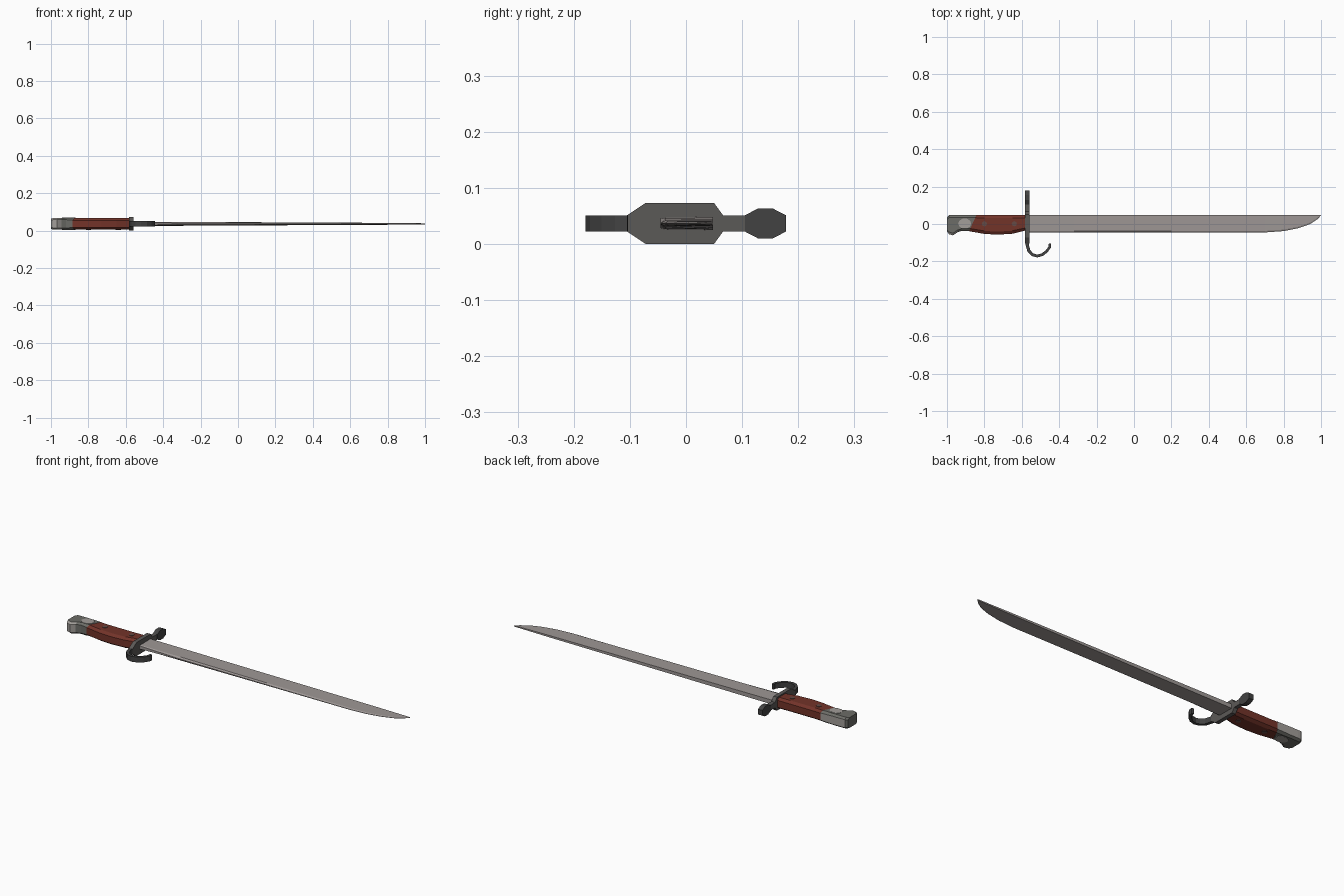
import bpy, bmesh, math
from mathutils import Vector

if "Cube" in bpy.data.objects:
    bpy.data.objects.remove(bpy.data.objects["Cube"])

ZC = 0.0365  # middle plane of the whole weapon


def mat(name, r, g, b):
    m = bpy.data.materials.new(name)
    m.diffuse_color = (r, g, b, 1)
    m.use_nodes = True
    m.node_tree.nodes["Principled BSDF"].inputs["Base Color"].default_value = m.diffuse_color
    return m


BLADE = mat("blade_steel", 0.34, 0.31, 0.30)
LIGHT = mat("worn_steel", 0.36, 0.34, 0.32)
GREY = mat("pommel_steel", 0.15, 0.15, 0.135)
GUARD = mat("guard_steel", 0.105, 0.10, 0.095)
DARK = mat("dark_iron", 0.055, 0.055, 0.055)
WOOD = mat("red_wood", 0.17, 0.033, 0.022)
RIVET = mat("rivet_metal", 0.13, 0.07, 0.06)


def make(name, bm, mats, rule=None):
    bmesh.ops.recalc_face_normals(bm, faces=bm.faces)
    bm.normal_update()
    if rule:
        for f in bm.faces:
            f.material_index = rule(f)
    me = bpy.data.meshes.new(name)
    bm.to_mesh(me)
    bm.free()
    for m in mats:
        me.materials.append(m)
    ob = bpy.data.objects.new(name, me)
    bpy.context.collection.objects.link(ob)
    return ob


def loft(name, rings, mats, rule=None):
    """Skin a list of equal-length closed sections and cap both ends."""
    bm = bmesh.new()
    rows = [[bm.verts.new(p) for p in ring] for ring in rings]
    n = len(rows[0])
    for a, b in zip(rows, rows[1:]):
        for i in range(n):
            j = (i + 1) % n
            bm.faces.new((a[i], a[j], b[j], b[i]))
    bm.faces.new(rows[0])
    bm.faces.new(rows[-1])
    return make(name, bm, mats, rule)


def octagon(x, bottom, top, half, cy, cz, lean=0.0):
    """Chamfered section across x; lean shifts the upper edge along x."""
    pts = [(bottom, half - cz), (bottom + cy, half), (top - cy, half), (top, half - cz),
           (top, cz - half), (top - cy, -half), (bottom + cy, -half), (bottom, cz - half)]
    return [(x + lean * (y - bottom) / (top - bottom), y, ZC + z) for y, z in pts]


def disc(name, x, y, rx, ry, top, thick, material, sides):
    """Thin elliptical plate lying on a flat side."""
    rings = []
    for z in (top - thick, top):
        rings.append([(x + rx * math.cos(2 * math.pi * i / sides),
                       y + ry * math.sin(2 * math.pi * i / sides), z) for i in range(sides)])
    return loft(name, rings, [material])


# Blade: straight spine, ground lower edge sweeping up to the tip
rings = []
for x, low, h in [(-0.57, -0.045, 0.0115), (-0.32, -0.045, 0.0105), (0.2, -0.045, 0.008),
                  (0.7, -0.045, 0.0055), (0.8, -0.038, 0.005), (0.88, -0.022, 0.0042),
                  (0.94, -0.001, 0.0035), (0.98, 0.025, 0.003), (1.0, 0.046, 0.0025)]:
    top = 0.048
    bevel = low + min(0.008, (top - low) * 0.4)
    e = h * (0.75 if x < -0.4 else 0.2)
    rings.append([(x, low, ZC + e), (x, bevel, ZC + h * 0.9), (x, top, ZC + h),
                  (x, top, ZC - h), (x, bevel, ZC - h * 0.9), (x, low, ZC - e)])
loft("blade", rings, [BLADE])

# Wooden grip with a swelling belly
loft("grip", [octagon(-0.885, -0.038, 0.048, 0.03, 0.014, 0.011, 0.04),
              octagon(-0.80, -0.053, 0.047, 0.03, 0.016, 0.011),
              octagon(-0.73, -0.057, 0.047, 0.03, 0.016, 0.011),
              octagon(-0.65, -0.052, 0.047, 0.03, 0.016, 0.011),
              octagon(-0.61, -0.042, 0.047, 0.03, 0.015, 0.011),
              octagon(-0.575, -0.034, 0.047, 0.03, 0.014, 0.011)], [WOOD])


# Beaked pommel, worn bright on its back and on the beak
def pommel_wear(f):
    c = f.calc_center_median()
    if f.normal.y > 0.8 and c.x > -0.99:
        return 1
    return 1 if f.normal.y < -0.3 and c.x < -0.935 else 0


loft("pommel", [octagon(-1.0, -0.042, 0.036, 0.028, 0.012, 0.009),
                octagon(-0.988, -0.055, 0.047, 0.031, 0.012, 0.009),
                octagon(-0.968, -0.061, 0.048, 0.031, 0.012, 0.009),
                octagon(-0.945, -0.045, 0.048, 0.031, 0.012, 0.009),
                octagon(-0.92, -0.036, 0.048, 0.031, 0.012, 0.009),
                octagon(-0.882, -0.038, 0.048, 0.031, 0.014, 0.011, 0.04)],
     [GREY, LIGHT], pommel_wear)

# Bright ovals on the pommel and rivets on the grip, mirrored on both sides
for side, sgn in (("upper", 1), ("lower", -1)):
    disc("pommel_oval_" + side, -0.905, 0.002, 0.035, 0.028, ZC + sgn * 0.0325, sgn * 0.006, LIGHT, 10)
    for label, x in (("rear", -0.80), ("front", -0.64)):
        disc("rivet_" + label + "_" + side, x, 0.001, 0.014, 0.014, ZC + sgn * 0.032, sgn * 0.005, RIVET, 8)


def plate(name, half_outline, x0, x1, material):
    """Slab across x from a (y, half height) outline mirrored about the middle plane."""
    up = [(y, ZC + h) for y, h in half_outline]
    down = [(y, ZC - h) for y, h in reversed(half_outline)]
    return loft(name, [[(x, y, z) for y, z in up + down] for x in (x0, x1)], [material])


# Crossguard plate with neck, and the end knob
plate("crossguard", [(-0.105, 0.0145), (-0.072, 0.0365), (0.05, 0.0365), (0.066, 0.0145),
                     (0.112, 0.0145)], -0.582, -0.56, GUARD)
plate("guard_knob", [(0.105, 0.0145), (0.128, 0.0265), (0.155, 0.0265), (0.178, 0.0145)],
      -0.584, -0.558, DARK)

# Hooked lower arm of the guard
path = [Vector(p) for p in [(-0.571, -0.07), (-0.571, -0.112), (-0.562, -0.144), (-0.543, -0.164),
                            (-0.518, -0.171), (-0.49, -0.164), (-0.467, -0.146),
                            (-0.451, -0.124), (-0.449, -0.104)]]
rings = []
for i, p in enumerate(path):
    t = (path[min(i + 1, len(path) - 1)] - path[max(i - 1, 0)]).normalized()
    n = Vector((-t.y, t.x)) * (0.009 - 0.0003 * i)
    rings.append([(p.x + s * n.x, p.y + s * n.y, ZC + z)
                  for s, z in ((1, 0.0145), (-1, 0.0145), (-1, -0.0145), (1, -0.0145))])
loft("guard_hook", rings, [DARK])
